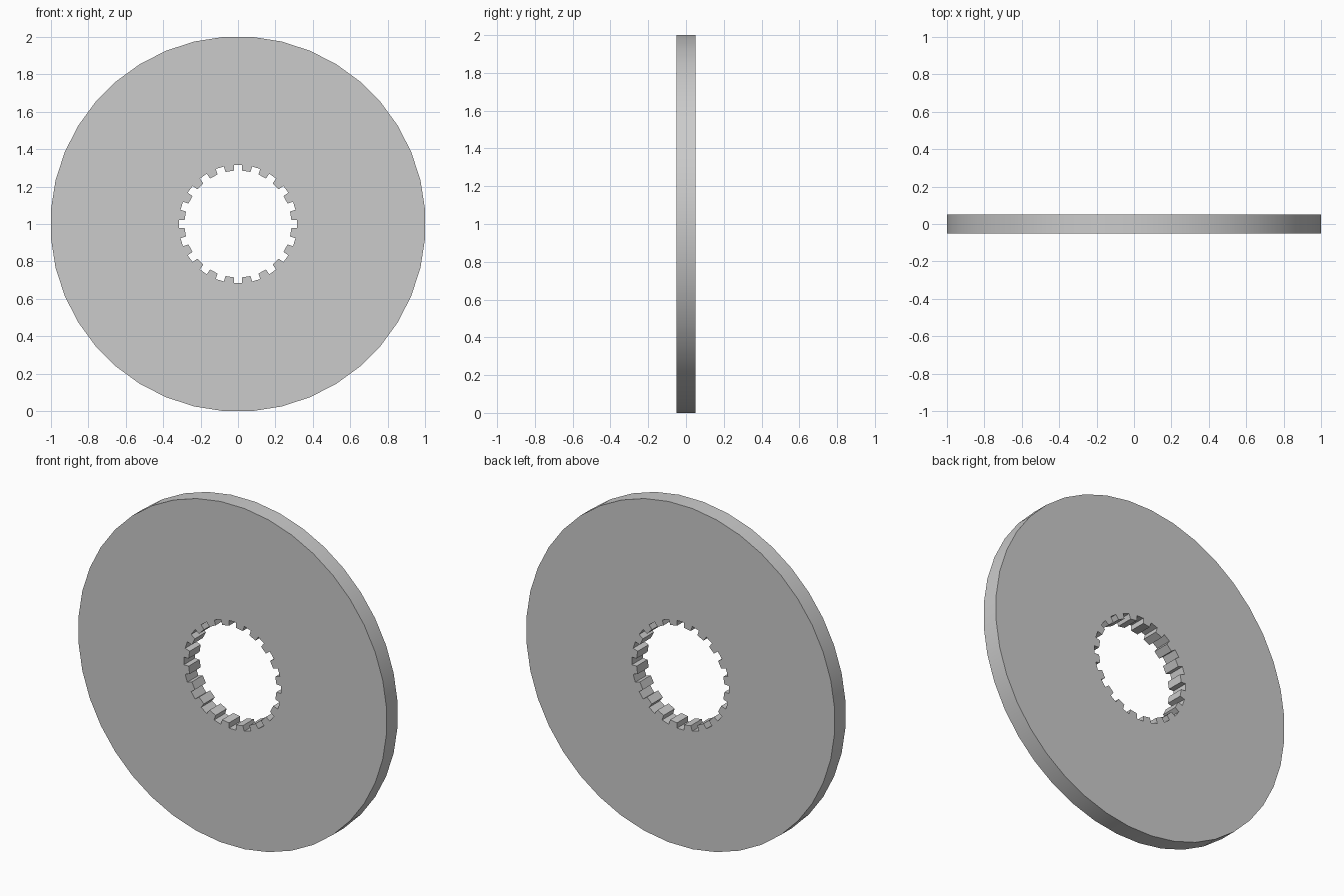
import bpy, bmesh
from math import cos, sin, pi, radians

if "Cube" in bpy.data.objects:
    bpy.data.objects.remove(bpy.data.objects["Cube"])

SIDES = 40             # segments of rim and bore; every second bore segment is a notch
STEP = 2 * pi / SIDES
R_OUT = 1 / cos(STEP / 2)
R_IN = 0.286           # tooth tips
DEPTH = 0.031          # notch depth
HALF_T = 0.051

bm = bmesh.new()


def point(r, a, push=0.0, push_a=0.0):
    return bm.verts.new((r * cos(a) + push * cos(push_a), -HALF_T,
                         1 + r * sin(a) + push * sin(push_a)))


# Front face: rim corners and bore corners
angles = [(i - 0.5) * STEP for i in range(SIDES)]
rim = [point(R_OUT, a) for a in angles]
bore = [point(R_IN, a) for a in angles]
for i in range(SIDES):
    j = (i + 1) % SIDES
    inner = [bore[j], bore[i]]
    if i % 2 == 0:
        # Parallel-walled notch cut straight outward
        mid = i * STEP
        inner = [bore[j], point(R_IN, mid + STEP / 2, DEPTH, mid),
                 point(R_IN, mid - STEP / 2, DEPTH, mid), bore[i]]
    bm.faces.new([rim[i], rim[j]] + inner)

# Thickness
front = bm.faces[:]
ext = bmesh.ops.extrude_face_region(bm, geom=front, use_keep_orig=True)
bmesh.ops.translate(bm, vec=(0, 2 * HALF_T, 0),
                    verts=[g for g in ext["geom"] if isinstance(g, bmesh.types.BMVert)])
bmesh.ops.recalc_face_normals(bm, faces=bm.faces[:])

mesh = bpy.data.meshes.new("notched_disc")
bm.to_mesh(mesh)
bm.free()
disc = bpy.data.objects.new("notched_disc", mesh)
bpy.context.collection.objects.link(disc)

# Smooth rim, sharp edges kept
bpy.context.view_layer.objects.active = disc
disc.select_set(True)
bpy.ops.object.shade_smooth_by_angle(angle=radians(30))
